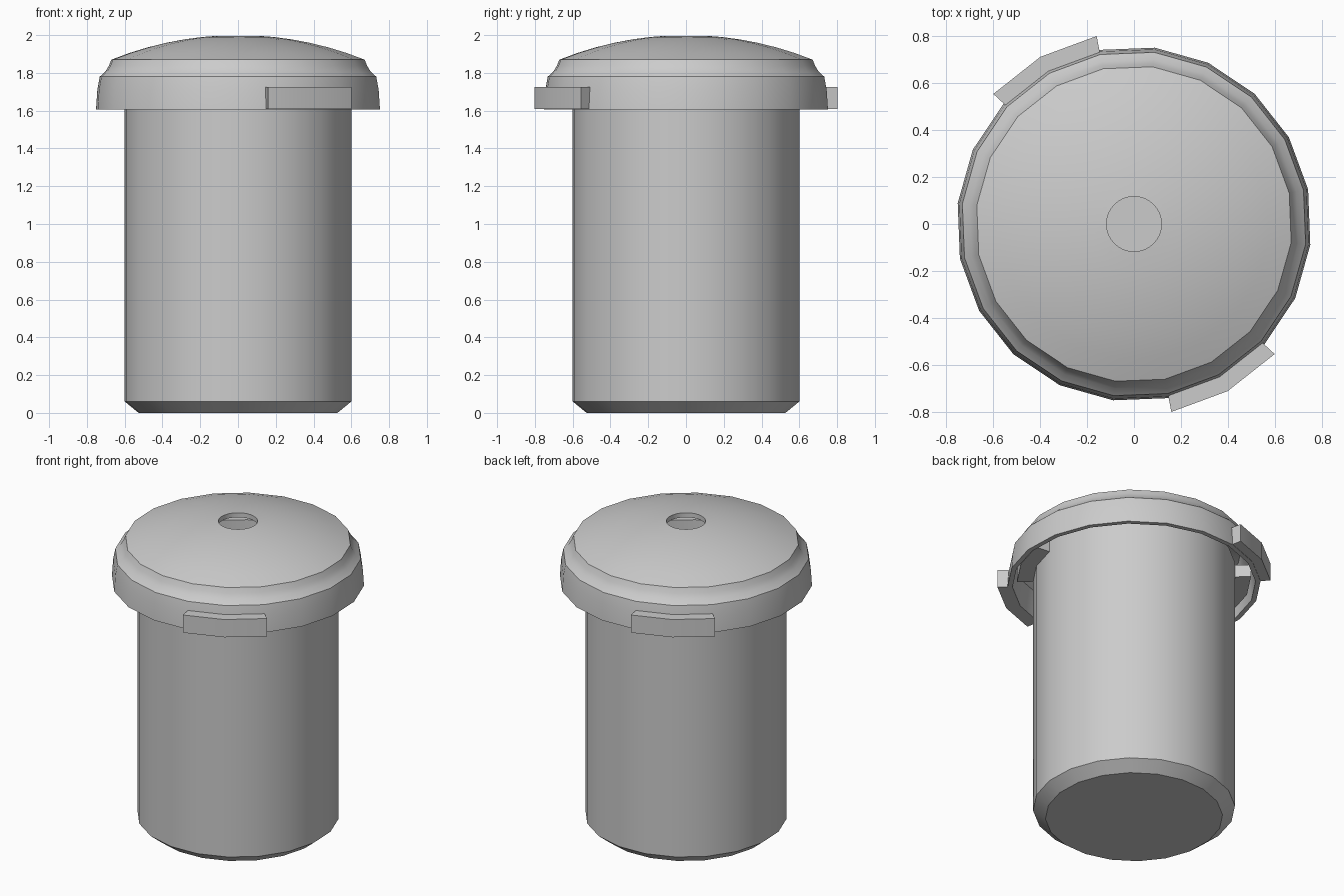
import bpy, bmesh
from math import cos, sin, radians, sqrt

if "Cube" in bpy.data.objects:
    bpy.data.objects.remove(bpy.data.objects["Cube"])

SIDES = 20
STEP = 360 / SIDES
OFFSET = 11.25


def finish(name, bm, smooth=True):
    bmesh.ops.remove_doubles(bm, verts=bm.verts, dist=1e-5)
    bmesh.ops.recalc_face_normals(bm, faces=bm.faces)
    mesh = bpy.data.meshes.new(name)
    bm.to_mesh(mesh)
    bm.free()
    ob = bpy.data.objects.new(name, mesh)
    bpy.context.collection.objects.link(ob)
    if smooth:
        shade(ob)
    return ob


def shade(ob):
    bpy.ops.object.select_all(action='DESELECT')
    ob.select_set(True)
    bpy.context.view_layer.objects.active = ob
    bpy.ops.object.shade_smooth_by_angle(angle=radians(28))


def lathe(name, profile, sides=SIDES, smooth=True):
    """Spin an (r, z) profile that starts and ends on the axis."""
    bm = bmesh.new()
    rings = []
    for r, z in profile:
        if r == 0:
            rings.append([bm.verts.new((0, 0, z))] * sides)
        else:
            angles = [radians(OFFSET + 360 / sides * i) for i in range(sides)]
            rings.append([bm.verts.new((r * cos(a), r * sin(a), z)) for a in angles])
    for a, b in zip(rings, rings[1:]):
        for i in range(sides):
            j = (i + 1) % sides
            bm.faces.new(list(dict.fromkeys((a[i], a[j], b[j], b[i]))))
    return finish(name, bm, smooth)


def arc_block(name, first, count, r0, r1, z0, z1):
    """Block following `count` facets of the rim, starting at corner `first`."""
    bm = bmesh.new()
    sections = []
    for k in range(count + 1):
        a = radians(OFFSET + STEP * (first + k))
        sections.append([bm.verts.new((r * cos(a), r * sin(a), z))
                         for r, z in ((r0, z0), (r1, z0), (r1, z1), (r0, z1))])
    for s, t in zip(sections, sections[1:]):
        for i in range(4):
            j = (i + 1) % 4
            bm.faces.new((s[i], s[j], t[j], t[i]))
    bm.faces.new(sections[0])
    bm.faces.new(sections[-1])
    return finish(name, bm)


def dome(rim, z_rim, z_top, n=7):
    """Spherical cap points from rim to centre."""
    h = z_top - z_rim
    big = (rim * rim + h * h) / (2 * h)
    pts = [rim * (1 - i / n) for i in range(n)] + [0]
    return [(r, z_top - big + sqrt(big * big - r * r)) for r in pts]


# Hollow canister with a chamfered foot
lathe("canister_body", [(0, 0), (0.53, 0), (0.604, 0.06), (0.604, 1.74),
                        (0.57, 1.74), (0.57, 0.06), (0, 0.06)])

# Thin-walled lid: inner surface up to the rim, then the outer surface
inner = dome(0.645, 1.845, 1.97)[::-1]
outer = dome(0.675, 1.87, 2.0)
lid = lathe("lid", inner + [(0.665, 1.80), (0.705, 1.765), (0.727, 1.605),
                            (0.757, 1.605), (0.75, 1.71), (0.737, 1.78),
                            (0.706, 1.808), (0.688, 1.838)] + outer, smooth=False)

# Round hole through the middle of the lid
cutter = lathe("hole_cutter", [(0, 1.8), (0.117, 1.8), (0.117, 2.2), (0, 2.2)], 48, False)
mod = lid.modifiers.new("hole", 'BOOLEAN')
mod.object = cutter
mod.operation = 'DIFFERENCE'
mod.solver = 'EXACT'
bpy.context.view_layer.objects.active = lid
bpy.ops.object.modifier_apply(modifier="hole")
bpy.data.objects.remove(cutter)
shade(lid)

# Opposite grips on the lid, and locking lugs hidden under the skirt
for side, first in (("back", 5), ("front", 15)):
    arc_block(side + "_grip", first, 2, 0.74, 0.817, 1.608, 1.725)
    arc_block(side + "_lug", first + 2, 2, 0.59, 0.70, 1.64, 1.72)
